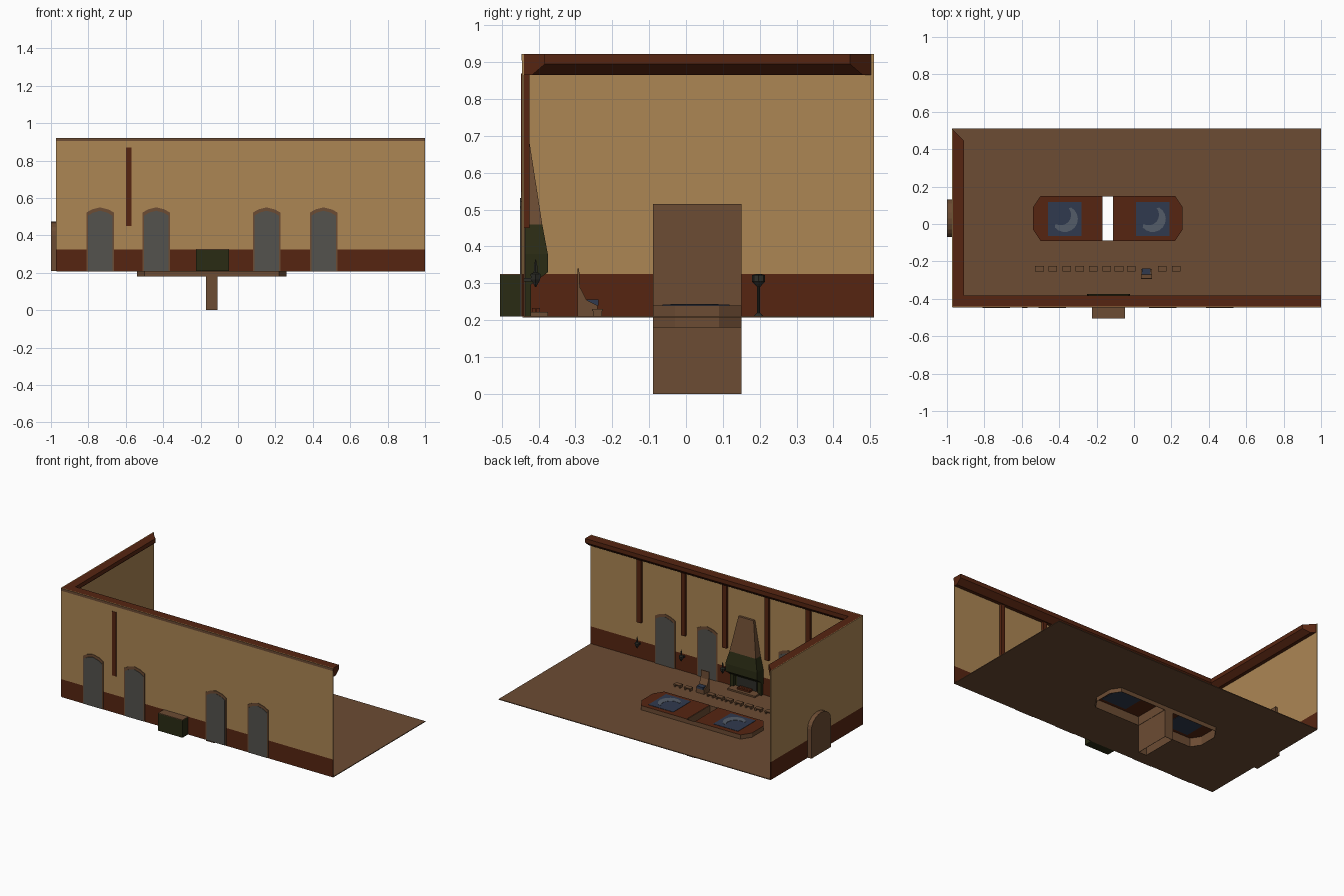
import bpy, bmesh, math
from mathutils import Vector

if "Cube" in bpy.data.objects:
    bpy.data.objects.remove(bpy.data.objects["Cube"])


def mat(name, r, g, b):
    m = bpy.data.materials.new(name)
    lin = [((c / 255 + 0.055) / 1.055) ** 2.4 for c in (r, g, b)]
    m.diffuse_color = (*lin, 1)
    m.use_nodes = True
    m.node_tree.nodes["Principled BSDF"].inputs["Base Color"].default_value = m.diffuse_color
    return m


TAN = mat("tan plaster", 172, 134, 84)
RED = mat("red brown wood", 86, 37, 17)
BROWN = mat("brown wood", 108, 76, 51)
GREY = mat("grey glass", 84, 82, 77)
GREEN = mat("dark green stone", 42, 43, 20)
BLUE = mat("slate blue", 48, 58, 78)
PALE = mat("pale blue grey", 84, 92, 104)
IRON = mat("dark iron", 46, 46, 40)


def finish(name, bm, *mats):
    bmesh.ops.recalc_face_normals(bm, faces=bm.faces)
    me = bpy.data.meshes.new(name)
    bm.to_mesh(me)
    bm.free()
    for m in mats:
        me.materials.append(m)
    ob = bpy.data.objects.new(name, me)
    bpy.context.collection.objects.link(ob)
    return ob


def loft(name, rings, m, caps=(True, True)):
    """Skin a list of equal-length point rings."""
    bm = bmesh.new()
    vs = [[bm.verts.new(p) for p in ring] for ring in rings]
    n = len(vs[0])
    for a, b in zip(vs, vs[1:]):
        for i in range(n):
            bm.faces.new((a[i], a[(i + 1) % n], b[(i + 1) % n], b[i]))
    if caps[0]:
        bm.faces.new(vs[0])
    if caps[1]:
        bm.faces.new(vs[-1])
    return finish(name, bm, m)


def prism(name, pts, axis, lo, hi, m, caps=(True, True)):
    """Extrude a 2D outline along an axis."""
    place = {"x": lambda p, t: (t, p[0], p[1]),
             "y": lambda p, t: (p[0], t, p[1]),
             "z": lambda p, t: (p[0], p[1], t)}[axis]
    return loft(name, [[place(p, t) for p in pts] for t in (lo, hi)], m, caps)


def box(name, x0, x1, y0, y1, z0, z1, m):
    return prism(name, [(x0, y0), (x1, y0), (x1, y1), (x0, y1)], "z", z0, z1, m)


def lathe(name, x, y, prof, m, n=8):
    ring = lambda r, z: [(x + r * math.cos(i * math.tau / n), y + r * math.sin(i * math.tau / n), z) for i in range(n)]
    return loft(name, [ring(r, z) for r, z in prof], m)


F, XL, FLOOR, TOP = -0.443, -0.97, 0.21, 0.922   # front wall, left wall, levels

# Floor in two halves around the sunken octagonal opening
for name, yedge, ya, yb in (("floor_front", F, -0.09, -0.03), ("floor_back", 0.51, 0.15, 0.09)):
    prism(name, [(XL, yedge), (1, yedge), (1, 0.03), (0.26, 0.03), (0.26, yb), (0.22, ya),
                 (-0.50, ya), (-0.54, yb), (-0.54, 0.03), (XL, 0.03)], "z", 0.207, 0.212, BROWN)

# Two walls with wainscot
for part, z0, z1, m in (("wainscot", FLOOR, 0.325, RED), ("plaster", 0.325, TOP, TAN)):
    box("front_" + part, XL, 1, F - 0.002, F + 0.003, z0, z1, m)
    box("left_" + part, XL - 0.002, XL + 0.003, F, 0.51, z0, z1, m)
box("front_top_band", XL, 1, F - 0.004, F, 0.905, TOP, BROWN)

# Cornice along both walls, mitred at the back end
corn = [(0, 0.865), (0.025, 0.865), (0.06, 0.895), (0.06, TOP), (0, TOP)]
prism("front_cornice", [(F + d, z) for d, z in corn], "x", XL, 1, RED)
left = prism("left_cornice", [(XL + d, z) for d, z in corn], "y", F, 0.505, RED)
for v in left.data.vertices:
    if v.co.y > 0.5:
        v.co.y -= v.co.x - XL

# Wall posts with sconces below
for i, x in enumerate((-0.585, -0.285, 0.02, 0.32, 0.64)):
    out = F - (0.005 if i == 0 else 0)
    box("wall_post", x - 0.015, x + 0.015, out, F + 0.018, 0.45, 0.87, RED)
    if i != 1:
        y = F + 0.035
        lathe("sconce", x, y, [(0.002, 0.29), (0.014, 0.31), (0.016, 0.325), (0.006, 0.33), (0.005, 0.35), (0.001, 0.365)], IRON, 6)
        box("sconce_arm", x - 0.004, x + 0.004, F, y, 0.305, 0.315, IRON)

# Pointed windows seen from both sides
for x in (-0.737, -0.437, 0.153, 0.458):
    def arch(w, s, p):
        return [(x - w, FLOOR), (x + w, FLOOR), (x + w, s), (x + w * 0.6, s + (p - s) * 0.6), (x, p),
                (x - w * 0.6, s + (p - s) * 0.6), (x - w, s)]
    prism("window_frame", arch(0.074, 0.522, 0.55), "y", F - 0.005, F + 0.006, BROWN)
    prism("window_glass", arch(0.066, 0.505, 0.532), "y", F - 0.007, F + 0.008, GREY)

# Doorway: inner surround and arched door that shows outside
box("door_surround", XL, XL + 0.018, -0.09, 0.15, FLOOR, 0.515, BROWN)
door = [(-0.07, FLOOR), (0.13, FLOOR)] + [(0.03 + 0.1 * math.cos(a * math.pi / 10), 0.40 + 0.075 * math.sin(a * math.pi / 10))
                                         for a in range(11)]
prism("arched_door", door, "x", -1.0, XL + 0.022, BROWN)

# Open-bottomed shaft between the platforms
shaft = prism("shaft", [(-0.17, -0.09), (-0.11, -0.09), (-0.11, 0.15), (-0.17, 0.15)], "z", 0, 0.238, BROWN, (False, False))
sol = shaft.modifiers.new("thickness", "SOLIDIFY")
sol.thickness = 0.003

# Chamfered platforms with blue inlays and crescents
for inner, outer, cx in ((-0.17, -0.54, -0.37), (-0.11, 0.26, 0.10)):
    cut = outer + (0.04 if outer < 0 else -0.04)
    plat = prism("platform", [(inner, -0.09), (cut, -0.09), (outer, -0.03), (outer, 0.09), (cut, 0.15), (inner, 0.15)],
                 "z", 0.18, 0.24, BROWN, (False, True))
    plat.data.materials.append(RED)
    for p in plat.data.polygons:
        p.material_index = int(abs(p.normal.z) > 0.9)
    sol = plat.modifiers.new("thickness", "SOLIDIFY")
    sol.thickness = 0.003
    box("inlay", cx - 0.09, cx + 0.09, -0.064, 0.118, 0.235, 0.242, BLUE)
    outer_arc = [(math.radians(a), 0.07, 0) for a in range(-140, 61, 20)]
    inner_arc = [(math.radians(a), 0.056, 0.022) for a in range(40, -121, -20)]
    prism("crescent", [(cx + r * math.cos(a) - s, 0.027 + r * math.sin(a) + s) for a, r, s in outer_arc + inner_arc],
          "z", 0.24, 0.2435, PALE)

# Fireplace: outer firebox, hearth, green mantel and tapering hood
FX = -0.137


def rect(w, y, z, z_back=None):
    zb = z if z_back is None else z_back
    return [(FX - w, F, zb), (FX + w, F, zb), (FX + w, y, z), (FX - w, y, z)]


box("firebox", FX - 0.088, FX + 0.088, -0.505, F + 0.006, FLOOR, 0.322, GREEN)
box("firebox_top", FX - 0.088, FX + 0.088, -0.505, F - 0.004, 0.322, 0.326, BROWN)
loft("mantel", [rect(0.115, -0.375, 0.33, 0.28), rect(0.115, -0.375, 0.38), rect(0.095, -0.39, 0.46)], GREEN)
loft("chimney_hood", [rect(0.095, -0.39, 0.46), rect(0.055, -0.425, 0.685)], BROWN)
box("hearth", FX - 0.1, FX + 0.1, F, -0.375, FLOOR, 0.222, BROWN)
box("fire_opening", FX - 0.07, FX + 0.07, F, F + 0.009, 0.222, 0.30, IRON)
for s in (-1, 1):
    x = FX + s * 0.1
    box("mantel_bracket", x - 0.014, x + 0.014, F, -0.42, FLOOR, 0.31, GREEN)
for i in range(3):
    y = -0.425 + i * 0.012
    box("log", FX - 0.045, FX + 0.045, y - 0.005, y + 0.005, 0.222, 0.233, RED)

# Row of low stools
for x in (-0.505, -0.435, -0.36, -0.29, -0.217, -0.145, -0.08, -0.015, 0.15, 0.225):
    box("stool_seat", x - 0.023, x + 0.023, -0.255, -0.225, 0.225, 0.231, BROWN)
    for s in (-1, 1):
        box("stool_leg", x + s * 0.018 - 0.004, x + s * 0.018 + 0.004, -0.252, -0.228, FLOOR, 0.225, BROWN)

# High-backed chair with blue seat
prism("chair_side_body", [(-0.295, FLOOR), (-0.24, FLOOR), (-0.24, 0.24), (-0.27, 0.255), (-0.288, 0.29), (-0.29, 0.34), (-0.295, 0.34)],
      "x", 0.037, 0.095, BROWN)
box("chair_cushion", 0.043, 0.089, -0.272, -0.238, 0.24, 0.256, BLUE)

# Candle stand near the left wall
lathe("candle_stand", -0.945, 0.197, [(0.014, FLOOR), (0.004, 0.22), (0.004, 0.29), (0.018, 0.305), (0.018, 0.322), (0.004, 0.326)], IRON)
